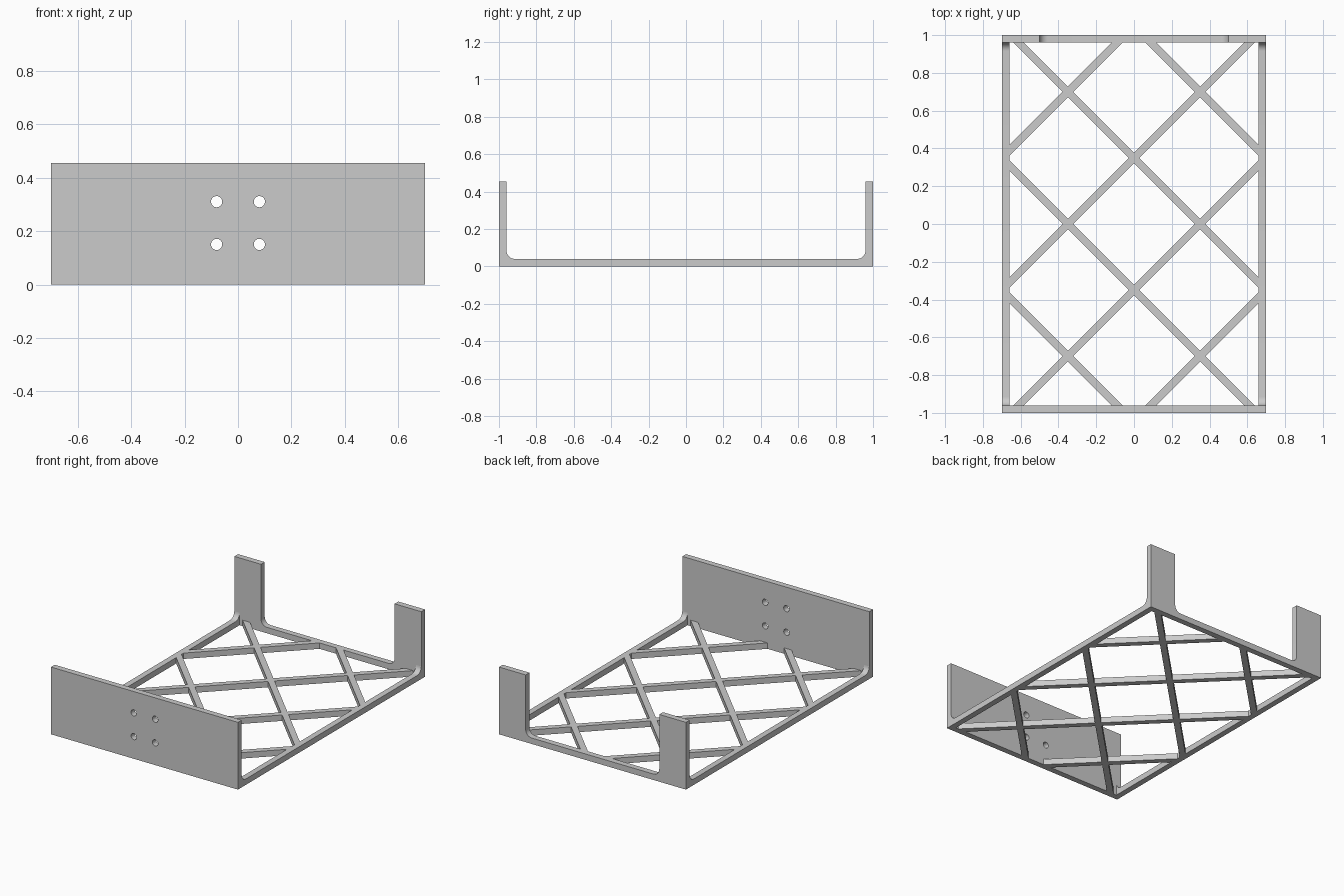
import bpy, bmesh, math
from mathutils import Matrix, Vector

cube = bpy.data.objects.get("Cube")
if cube:
    bpy.data.objects.remove(cube, do_unlink=True)

W, L, H = 0.7, 1.0, 0.455      # half width, half length, wall height
T = 0.04                       # thickness of walls, rails and struts
R = 0.045                      # fillet radius
POST = 0.5                     # inner edge of the rear posts

grey = bpy.data.materials.new("plain grey")
grey.use_nodes = True
colour = (0.6, 0.6, 0.6, 1)
grey.diffuse_color = colour
grey.node_tree.nodes["Principled BSDF"].inputs["Base Color"].default_value = colour


def make_object(name, bm):
    bmesh.ops.recalc_face_normals(bm, faces=bm.faces)
    mesh = bpy.data.meshes.new(name)
    bm.to_mesh(mesh)
    bm.free()
    mesh.materials.append(grey)
    obj = bpy.data.objects.new(name, mesh)
    bpy.context.collection.objects.link(obj)
    return obj


def smooth(obj):
    bpy.ops.object.select_all(action='DESELECT')
    obj.select_set(True)
    bpy.context.view_layer.objects.active = obj
    bpy.ops.object.shade_smooth_by_angle(angle=math.radians(30))


def extrude_profile(name, points, offset):
    bm = bmesh.new()
    face = bm.faces.new([bm.verts.new(p) for p in points])
    new = bmesh.ops.extrude_face_region(bm, geom=[face])["geom"]
    verts = [v for v in new if isinstance(v, bmesh.types.BMVert)]
    bmesh.ops.translate(bm, verts=verts, vec=offset)
    obj = make_object(name, bm)
    smooth(obj)
    return obj


def fillet(edge):
    """Concave arc from the floor up to an upright at u = edge."""
    arc = []
    for i in range(9):
        a = math.pi / 2 * i / 8
        arc.append((edge - R + R * math.sin(a), T + R - R * math.cos(a)))
    return arc


def mirrored(half):
    """Complete a symmetric profile from its positive half."""
    return half + [(-u, z) for u, z in reversed(half)]


# Side rails, with fillets rising into the end walls
rail = mirrored([(L - T, 0)] + fillet(L - T)[::-1])
for side, x in (("left", W - T), ("right", -W)):
    extrude_profile(side + "_rail", [(x, y, z) for y, z in rail], (T, 0, 0))

# Rear frame: two posts joined by a low crossbar
rear = mirrored([(W, 0), (W, H), (POST, H)] + fillet(POST)[::-1])
extrude_profile("rear_frame", [(x, L - T, z) for x, z in rear], (0, T, 0))

# Front wall with four drilled holes
corners = [(-W, 0), (W, 0), (W, H), (-W, H)]
wall = extrude_profile("front_wall", [(x, -L, z) for x, z in corners], (0, T, 0))
bm = bmesh.new()
for x in (-0.08, 0.08):
    for z in (0.15, 0.31):
        place = Matrix.Translation((x, -L + T / 2, z)) @ Matrix.Rotation(math.pi / 2, 4, 'X')
        bmesh.ops.create_cone(bm, cap_ends=True, segments=32, radius1=0.021,
                              radius2=0.021, depth=3 * T, matrix=place)
cutter = make_object("hole_cutter", bm)
cutter.hide_render = True
cut = wall.modifiers.new("holes", 'BOOLEAN')
cut.operation, cut.solver, cut.object = 'DIFFERENCE', 'EXACT', cutter
bpy.context.view_layer.objects.active = wall
bpy.ops.object.modifier_apply(modifier=cut.name)
bpy.data.objects.remove(cutter, do_unlink=True)
smooth(wall)

# Floor lattice: slice a sheet along the strut edges, keep the struts, thicken
directions = [Vector((1, 1, 0)).normalized(), Vector((-1, 1, 0)).normalized()]
centres = [c / math.sqrt(2) for c in (-1.05, -0.35, 0.35, 1.05)]
bm = bmesh.new()
x, y = W - T, L - T
bm.faces.new([bm.verts.new(p) for p in ((-x, -y, 0), (x, -y, 0), (x, y, 0), (-x, y, 0))])
for d in directions:
    for c in centres:
        for edge in (c - T / 2, c + T / 2):
            bmesh.ops.bisect_plane(bm, geom=bm.verts[:] + bm.edges[:] + bm.faces[:],
                                   plane_co=d * edge, plane_no=d, dist=1e-5)


def in_strut(face):
    p = face.calc_center_median()
    return any(abs(p.dot(d) - c) < T / 2 for d in directions for c in centres)


bmesh.ops.delete(bm, geom=[f for f in bm.faces if not in_strut(f)], context='FACES')
new = bmesh.ops.extrude_face_region(bm, geom=bm.faces[:], use_keep_orig=True)["geom"]
bmesh.ops.translate(bm, verts=[v for v in new if isinstance(v, bmesh.types.BMVert)],
                    vec=(0, 0, T))
make_object("floor_lattice", bm)
